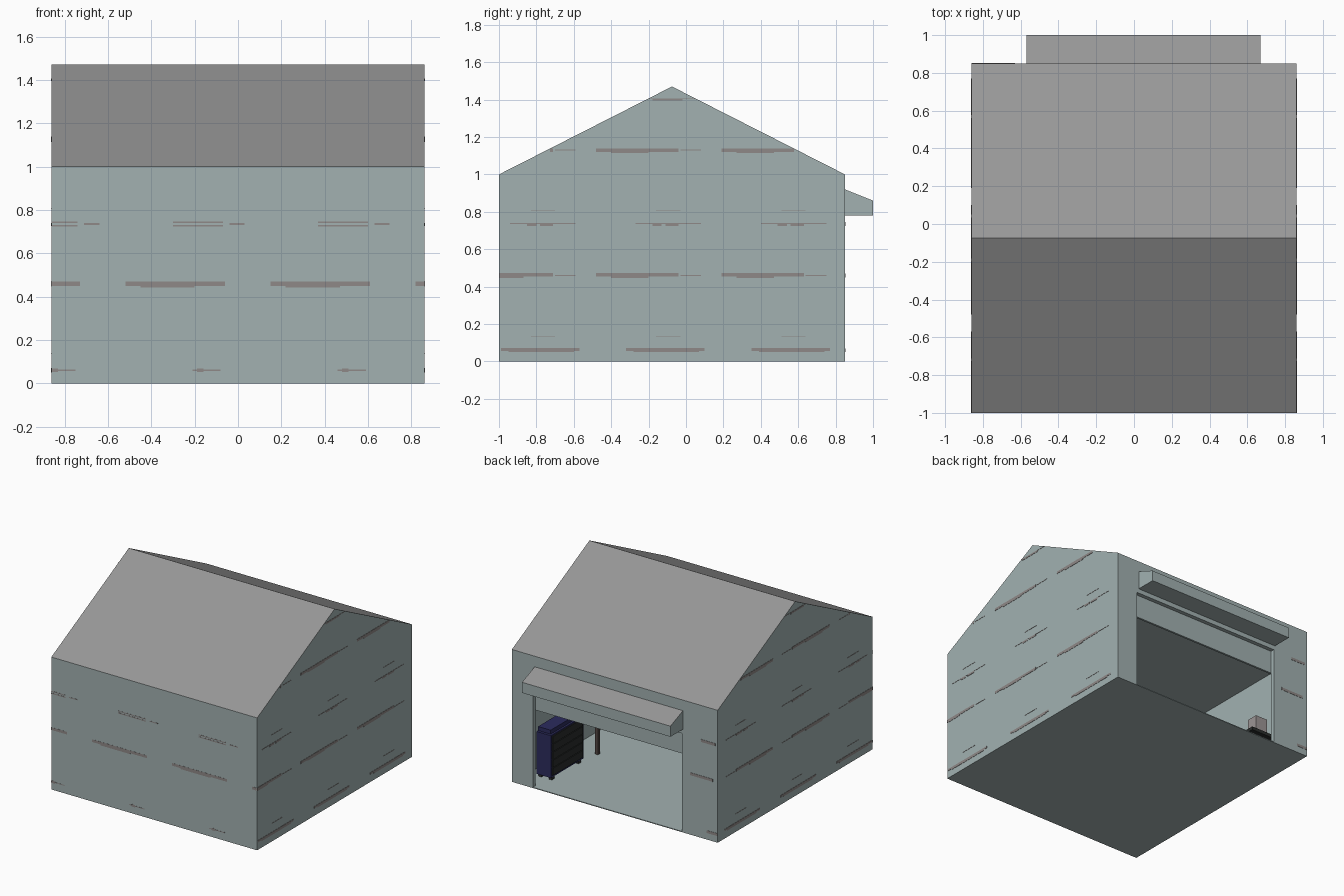
import bpy, bmesh

if "Cube" in bpy.data.objects:
    bpy.data.objects.remove(bpy.data.objects["Cube"])


def mat(name, r, g, b):
    m = bpy.data.materials.new(name)
    m.diffuse_color = (r, g, b, 1)
    m.use_nodes = True
    m.node_tree.nodes["Principled BSDF"].inputs["Base Color"].default_value = m.diffuse_color
    return m


WALL = mat("pale grey green wall", 0.36, 0.44, 0.44)
ROOF = mat("grey roof", 0.31, 0.31, 0.31)
STREAK = mat("worn plaster streak", 0.275, 0.25, 0.245)
NAVY = mat("navy paint", 0.025, 0.025, 0.11)
BLACK = mat("black metal", 0.022, 0.025, 0.024)
BROWN = mat("dark brown wood", 0.09, 0.065, 0.06)
GREY = mat("warm grey metal", 0.33, 0.30, 0.30)


def finish(name, bm, *mats):
    bmesh.ops.recalc_face_normals(bm, faces=bm.faces)
    me = bpy.data.meshes.new(name)
    bm.to_mesh(me)
    bm.free()
    for m in mats:
        me.materials.append(m)
    ob = bpy.data.objects.new(name, me)
    bpy.context.collection.objects.link(ob)
    return ob


def add_box(bm, x0, x1, y0, y1, z0, z1):
    vs = bmesh.ops.create_cube(bm, size=1)["verts"]
    for v in vs:
        v.co = (x1 if v.co.x > 0 else x0, y1 if v.co.y > 0 else y0, z1 if v.co.z > 0 else z0)


def boxes(name, m, *dims):
    bm = bmesh.new()
    for d in dims:
        add_box(bm, *d)
    return finish(name, bm, m)


def prism(name, x0, x1, profile):
    """Extrude a y-z profile along x; upward sloping faces get the roof colour."""
    bm = bmesh.new()
    f = bm.faces.new([bm.verts.new((x0, y, z)) for y, z in profile])
    ext = bmesh.ops.extrude_face_region(bm, geom=[f])["geom"]
    for v in ext:
        if isinstance(v, bmesh.types.BMVert):
            v.co.x = x1
    bmesh.ops.recalc_face_normals(bm, faces=bm.faces)
    for face in bm.faces:
        face.material_index = 1 if face.normal.z > 0.3 else 0
    return finish(name, bm, WALL, ROOF)


# Garage shell with hollow room and doorway
EAVE, RIDGE, MID = 1.0, 1.47, -0.075
shell = prism("garage_shell", -0.86, 0.86,
              [(-1, 0), (0.85, 0), (0.85, EAVE), (MID, RIDGE), (-1, EAVE)])
for dims in ((-0.84, 0.84, -0.98, 0.82, 0.006, 0.82),
             (-0.56, 0.685, 0.75, 0.95, 0.006, 0.746)):
    cutter = boxes("cutter", WALL, dims)
    cutter.hide_render = True
    mod = shell.modifiers.new("cut", "BOOLEAN")
    mod.operation, mod.solver, mod.object = "DIFFERENCE", "EXACT", cutter
    bpy.context.view_layer.objects.active = shell
    bpy.ops.object.modifier_apply(modifier=mod.name)
    bpy.data.objects.remove(cutter, do_unlink=True)

# Awning and partly raised door
prism("door_awning", -0.57, 0.67, [(0.85, 0.78), (1.0, 0.78), (1.0, 0.86), (0.85, 0.92)])
boxes("raised_door", WALL, (-0.58, 0.70, 0.80, 0.815, 0.575, 0.77))

# Painted streaks: (start, end, height, thickness), repeated along each wall
T = 0.002
PERIOD = 0.67
FRONT = [(-0.52, -0.06, 0.46, 0.02), (-0.45, -0.2, 0.448, 0.01),
         (-0.30, -0.07, 0.742, 0.007), (-0.30, -0.07, 0.727, 0.008),
         (-0.04, 0.03, 0.735, 0.007), (-0.21, -0.08, 0.06, 0.006),
         (-0.19, -0.16, 0.06, 0.018)]
SIDE = [(-0.48, -0.04, 0.463, 0.018), (-0.40, -0.2, 0.451, 0.008),
        (-0.03, 0.08, 0.46, 0.004),
        (-0.32, 0.10, 0.064, 0.014), (-0.28, 0.07, 0.055, 0.01),
        (-0.27, 0.08, 0.738, 0.004), (-0.18, -0.13, 0.732, 0.014),
        (-0.11, -0.04, 0.732, 0.014), (-0.16, -0.03, 0.136, 0.003),
        (-0.16, -0.03, 0.805, 0.003),
        (-0.48, -0.04, 1.13, 0.018), (-0.40, -0.2, 1.118, 0.008),
        (-0.03, 0.08, 1.13, 0.004),
        (-0.27, 0.08, 1.405, 0.004), (-0.18, -0.02, 1.40, 0.012)]


def spans(pattern, lo, hi):
    for a, b, z, t in pattern:
        for k in (-2, -1, 0, 1, 2):
            top = max(0, z + t / 2 - EAVE) / (RIDGE - EAVE)
            l = lo + (MID - lo) * top
            h = hi + (MID - hi) * top
            s, e = max(a + k * PERIOD, l), min(b + k * PERIOD, h)
            if e - s > 0.01:
                yield s, e, z - t / 2, z + t / 2


boxes("front_streaks", STREAK,
      *[(s, e, -1 - T / 2, -1 + T, z0, z1) for s, e, z0, z1 in spans(FRONT, -0.86, 0.86)])
for side, name in ((1, "right_streaks"), (-1, "left_streaks")):
    x0, x1 = sorted((side * 0.859, side * (0.86 + T)))
    boxes(name, STREAK, *[(x0, x1, s, e, z0, z1) for s, e, z0, z1 in spans(SIDE, -1, 0.85)])
boxes("back_streaks", STREAK,
      *[(s, e, 0.849, 0.85 + T, z - 0.01, z + 0.01)
        for s, e, z in ((-0.82, -0.63, 0.46), (-0.86, -0.77, 0.06), (-0.84, -0.72, 0.735))])

# Tool cabinet on wheels beside the doorway
boxes("cabinet_body", NAVY, (0.64, 0.76, 0.31, 0.70, 0.03, 0.35),
      (0.655, 0.76, 0.33, 0.68, 0.35, 0.38))
boxes("cabinet_drawers", BLACK,
      *[(0.632, 0.64, 0.325, 0.685, 0.045 + i * 0.06, 0.10 + i * 0.06) for i in range(5)])
boxes("cabinet_wheels", BLACK,
      *[(x, x + 0.025, y, y + 0.03, 0.006, 0.03) for x in (0.645, 0.73) for y in (0.33, 0.65)])

# Workbench along the right wall
boxes("bench_top", GREY, (0.61, 0.84, -0.55, 0.18, 0.27, 0.30))
boxes("bench_legs", BROWN,
      *[(x, x + 0.025, y, y + 0.025, 0.006, 0.27) for x in (0.62, 0.81) for y in (-0.53, 0.14)])

# Wall shelf with stored items on the left wall
boxes("wall_shelf", BLACK, (-0.84, -0.64, 0.05, 0.52, 0.28, 0.305))
boxes("shelf_items", GREY, (-0.80, -0.70, 0.40, 0.49, 0.305, 0.43),
      (-0.80, -0.72, 0.16, 0.28, 0.305, 0.40))
